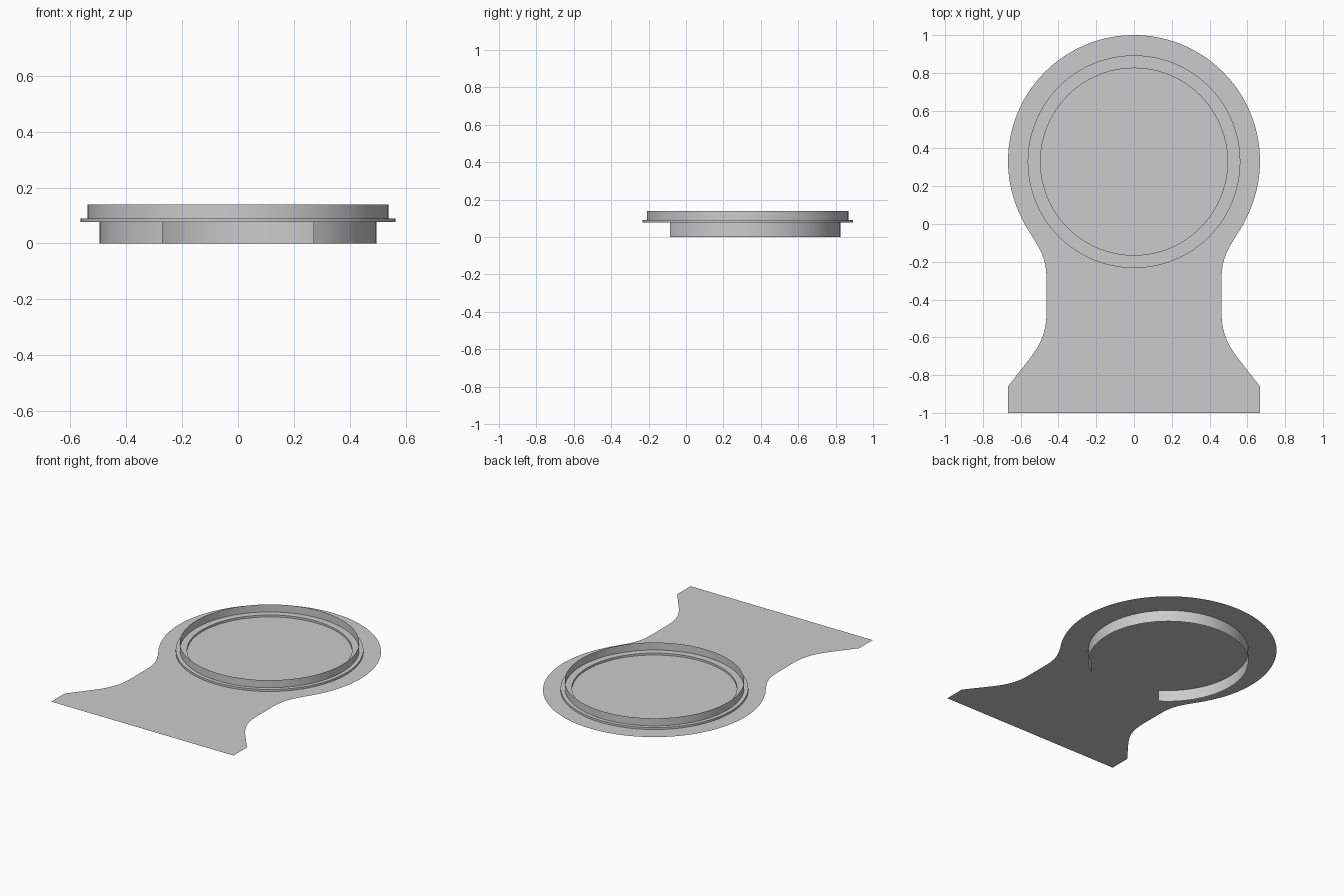
import bpy, bmesh, math
from mathutils import Vector
from mathutils.geometry import interpolate_bezier

if "Cube" in bpy.data.objects:
    bpy.data.objects.remove(bpy.data.objects["Cube"])

CY = 0.33          # centre of the round end
Z_PLATE, Z_STEP, Z_TOP = 0.077, 0.09, 0.14


def finish(name, bm, smooth=True):
    me = bpy.data.meshes.new(name)
    bm.to_mesh(me)
    bm.free()
    ob = bpy.data.objects.new(name, me)
    bpy.context.collection.objects.link(ob)
    if smooth:
        bpy.ops.object.select_all(action='DESELECT')
        ob.select_set(True)
        bpy.context.view_layer.objects.active = ob
        bpy.ops.object.shade_smooth_by_angle(angle=math.radians(30))
    return ob


def sweep(name, profile, start=0.0, end=360.0, steps=96):
    """Turn a (radius, z) profile around the round end's axis."""
    bm = bmesh.new()
    closed = end - start >= 360
    rows = []
    for i in range(steps if closed else steps + 1):
        a = math.radians(start + (end - start) * i / steps)
        rows.append([bm.verts.new((r * math.cos(a), CY + r * math.sin(a), z))
                     for r, z in profile])
    for i in range(steps):
        a, b = rows[i], rows[(i + 1) % len(rows)]
        for j in range(len(profile) - 1):
            bm.faces.new((a[j], b[j], b[j + 1], a[j + 1]))
    return finish(name, bm)


def bez(*pts):
    return [p.to_2d() for p in interpolate_bezier(*[Vector((x, y, 0)) for x, y in pts], 12)]


# Thin keyhole plate: round head, narrow waist, flared foot
R = 0.667
join = math.atan2(-0.333, 0.58)
right = [Vector((R * math.cos(a), 0.333 + R * math.sin(a)))
         for a in (math.pi / 2 + (join - math.pi / 2) * i / 48 for i in range(48))]
right += bez((0.58, 0), (0.50, -0.13), (0.463, -0.17), (0.463, -0.30))
right += bez((0.463, -0.46), (0.463, -0.57), (0.49, -0.63), (0.55, -0.71))
right += [Vector((R, -0.86)), Vector((R, -1.0))]
left = [Vector((-p.x, p.y)) for p in reversed(right[1:])]
bm = bmesh.new()
face = bm.faces.new([bm.verts.new((p.x, p.y, Z_PLATE)) for p in right + left])
face.normal_flip()
bmesh.ops.triangulate(bm, faces=[face])
finish("base_plate", bm, smooth=False)

# Low stepped flange lying on the plate
sweep("flange", [(0.563, Z_PLATE), (0.563, Z_STEP), (0.495, Z_STEP), (0.495, Z_PLATE)])

# Upright rim above the flange
sweep("upper_rim", [(0.538, Z_STEP), (0.538, Z_TOP)])

# Skirt under the plate, open toward the foot
gap = math.degrees(math.asin(0.27 / 0.495))
sweep("lower_skirt", [(0.495, 0), (0.495, Z_PLATE)], -90 + gap, 270 - gap)
